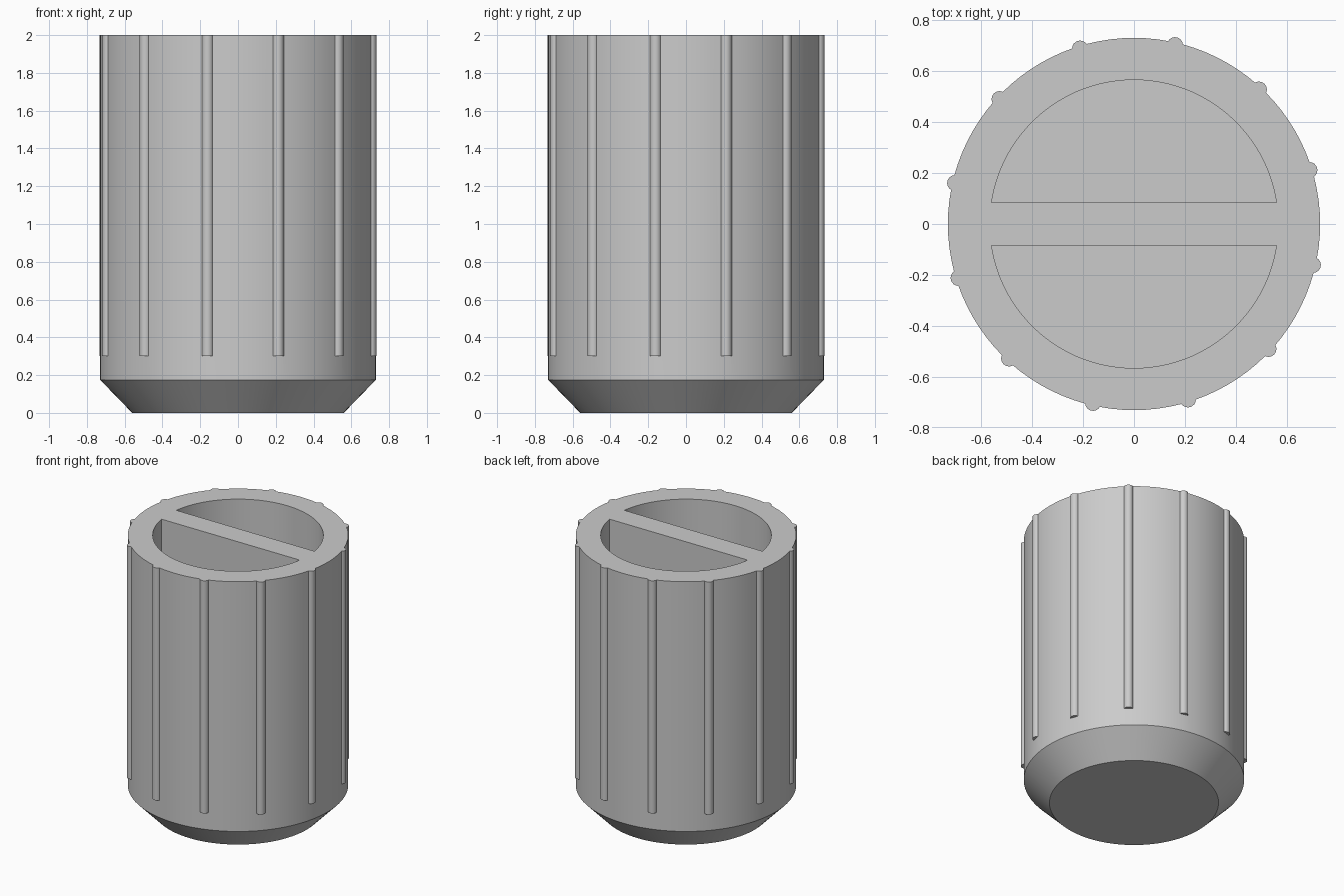
import bpy, bmesh, math
from mathutils import Matrix, Vector

if "Cube" in bpy.data.objects:
    bpy.data.objects.remove(bpy.data.objects["Cube"])

RADIUS, BASE_RADIUS, CHAMFER = 0.73, 0.56, 0.175
INNER, HALF_WALL, FLOOR, TOP = 0.565, 0.085, 0.175, 2.0
RIB_COUNT, RIB_RADIUS, RIB_ORBIT, RIB_BOTTOM = 12, 0.031, 0.72, 0.3
RIB_OFFSET = math.radians(17.1)

grey = bpy.data.materials.new("plain grey")
grey.use_nodes = True
grey.diffuse_color = (0.6, 0.6, 0.6, 1)
grey.node_tree.nodes["Principled BSDF"].inputs["Base Color"].default_value = (0.6, 0.6, 0.6, 1)


def make_object(name, bm):
    bmesh.ops.recalc_face_normals(bm, faces=bm.faces)
    mesh = bpy.data.meshes.new(name)
    bm.to_mesh(mesh)
    bm.free()
    mesh.materials.append(grey)
    obj = bpy.data.objects.new(name, mesh)
    bpy.context.collection.objects.link(obj)
    return obj


def extrude_outline(bm, points, z0, z1):
    face = bm.faces.new([bm.verts.new((x, y, z0)) for x, y in points])
    result = bmesh.ops.extrude_face_region(bm, geom=[face])
    verts = [v for v in result["geom"] if isinstance(v, bmesh.types.BMVert)]
    bmesh.ops.translate(bm, verts=verts, vec=(0, 0, z1 - z0))


def boolean(target, cutter, operation):
    cutter.hide_render = True
    mod = target.modifiers.new(operation.lower(), "BOOLEAN")
    mod.operation, mod.solver, mod.object = operation, "EXACT", cutter
    bpy.context.view_layer.objects.active = target
    bpy.ops.object.modifier_apply(modifier=mod.name)
    bpy.data.objects.remove(cutter)


# Round body with a chamfered foot
bm = bmesh.new()
for r0, r1, z0, z1 in ((BASE_RADIUS, RADIUS, 0, CHAMFER), (RADIUS, RADIUS, CHAMFER, TOP)):
    bmesh.ops.create_cone(bm, segments=96, radius1=r0, radius2=r1, depth=z1 - z0,
                          matrix=Matrix.Translation((0, 0, (z0 + z1) / 2)))
bmesh.ops.remove_doubles(bm, verts=bm.verts, dist=0.0001)
bm.faces.ensure_lookup_table()
body = None
points = [v.co.z for v in bm.verts]
for z in (0, TOP):
    rim = [e for e in bm.edges if e.is_boundary and all(abs(v.co.z - z) < 0.001 for v in e.verts)]
    bmesh.ops.contextual_create(bm, geom=rim)
body = make_object("knob_body", bm)

# Grip ribs around the side
bm = bmesh.new()
for i in range(RIB_COUNT):
    angle = RIB_OFFSET + math.tau * i / RIB_COUNT
    cx, cy = RIB_ORBIT * math.cos(angle), RIB_ORBIT * math.sin(angle)
    outline = [(cx + RIB_RADIUS * math.cos(angle + math.tau * k / 20),
                cy + RIB_RADIUS * math.sin(angle + math.tau * k / 20)) for k in range(20)]
    extrude_outline(bm, outline, RIB_BOTTOM, TOP)
boolean(body, make_object("grip_ribs", bm), "UNION")

# Two half-round pockets, leaving a dividing wall
start = math.asin(HALF_WALL / INNER)
bm = bmesh.new()
for side in (1, -1):
    arc = [start + (math.pi - 2 * start) * k / 48 for k in range(49)]
    outline = [(side * INNER * math.cos(a), side * INNER * math.sin(a)) for a in arc]
    extrude_outline(bm, outline, FLOOR, TOP + 0.2)
boolean(body, make_object("pocket_cutter", bm), "DIFFERENCE")

# Smooth curved sides, sharp edges
bpy.ops.object.select_all(action="DESELECT")
body.select_set(True)
bpy.context.view_layer.objects.active = body
bpy.ops.object.shade_smooth_by_angle(angle=math.radians(30))
